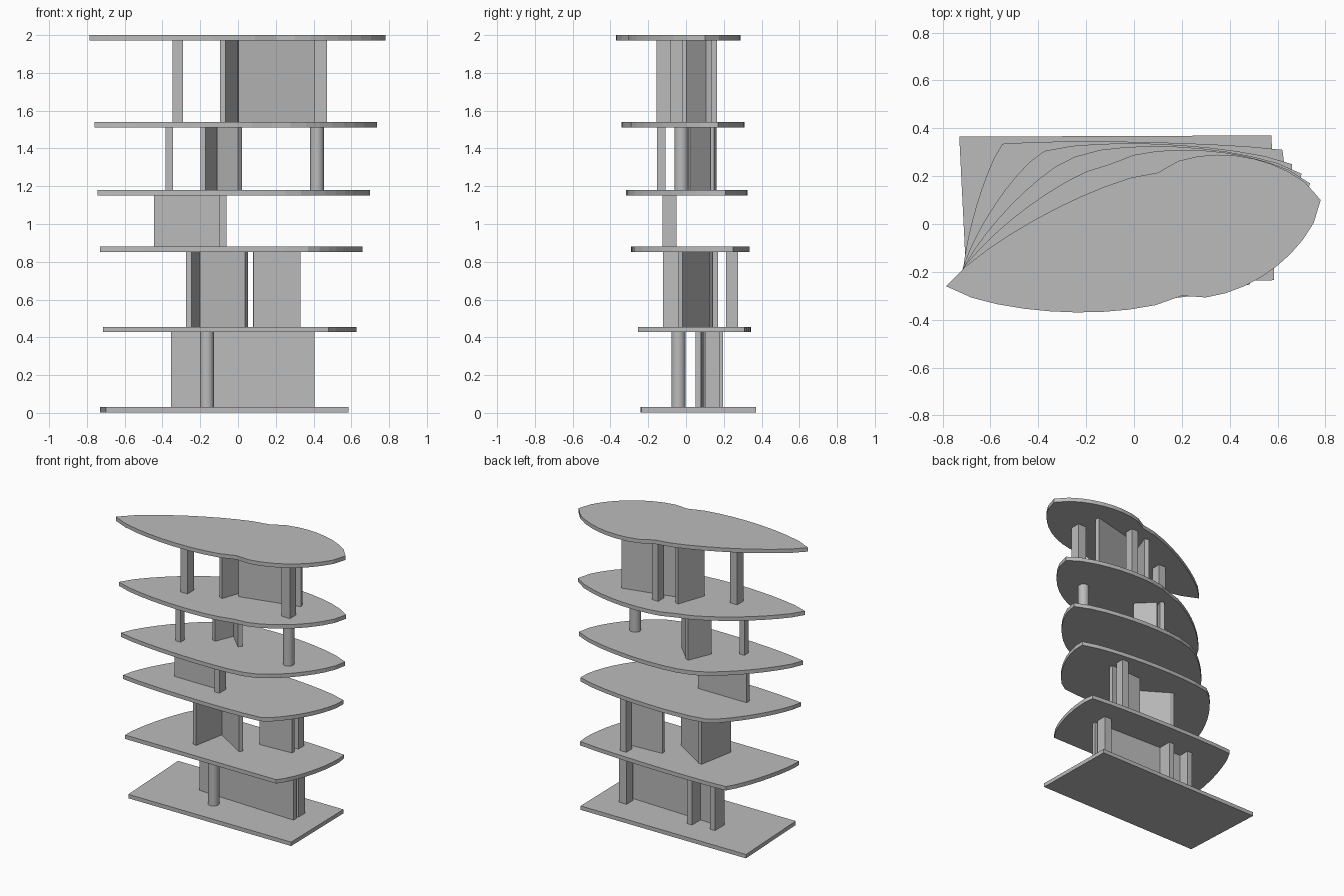
import bpy
import bmesh
from mathutils import Vector

cube = bpy.data.objects.get("Cube")
if cube:
    bpy.data.objects.remove(cube, do_unlink=True)

# One plain grey for the whole massing model
grey = bpy.data.materials.new("plain_grey")
grey.use_nodes = True
grey.diffuse_color = (0.5, 0.5, 0.5, 1)
grey.node_tree.nodes["Principled BSDF"].inputs["Base Color"].default_value = (0.5, 0.5, 0.5, 1)

SLAB = 0.028
FLOOR_TOPS = [0.03, 0.456, 0.88, 1.18, 1.54, 2.0]


def extrude_outline(name, points, bottom, top):
    """Upright prism over a counter-clockwise plan outline."""
    mesh = bpy.data.meshes.new(name)
    bm = bmesh.new()
    base = bm.faces.new([bm.verts.new((p[0], p[1], bottom)) for p in points])
    grown = bmesh.ops.extrude_face_region(bm, geom=[base], use_keep_orig=True)
    upper = [v for v in grown["geom"] if isinstance(v, bmesh.types.BMVert)]
    bmesh.ops.translate(bm, verts=upper, vec=(0, 0, top - bottom))
    bmesh.ops.recalc_face_normals(bm, faces=bm.faces[:])
    bm.to_mesh(mesh)
    bm.free()
    mesh.materials.append(grey)
    obj = bpy.data.objects.new(name, mesh)
    bpy.context.collection.objects.link(obj)
    return obj


def bowed_outline(corners, bulges, steps=9):
    """Four-cornered outline whose sides bow outwards by the given amounts."""
    points = []
    for i, bulge in enumerate(bulges):
        start, end = Vector(corners[i]), Vector(corners[(i + 1) % len(corners)])
        side = end - start
        outward = Vector((side.y, -side.x)).normalized()
        count = steps if bulge else 1
        for k in range(count):
            t = k / count
            points.append(start + side * t + outward * bulge * (4 * t * (1 - t)) ** 0.75)
    return points


def storey_span(storey):
    return FLOOR_TOPS[storey], FLOOR_TOPS[storey + 1] - SLAB


def wall(name, storey, start, end, thickness=0.03):
    """Thin straight wall between two plan points."""
    a, b = Vector(start), Vector(end)
    side = (b - a).normalized()
    off = Vector((side.y, -side.x)) * thickness / 2
    extrude_outline(name, [a + off, b + off, b - off, a - off], *storey_span(storey))


def post(name, storey, x, y, width, depth):
    """Square post centred on a plan point."""
    wall(name, storey, (x - width / 2, y), (x + width / 2, y), depth)


def round_column(name, storey, x, y, radius=0.037):
    bottom, top = storey_span(storey)
    bpy.ops.mesh.primitive_cylinder_add(vertices=32, radius=radius, depth=top - bottom,
                                        location=(x, y, (bottom + top) / 2))
    obj = bpy.context.object
    obj.name = name
    obj.data.materials.append(grey)
    bpy.ops.object.shade_smooth_by_angle()


# Floor plates: corners front left, front right, back right, back left, then side bulges
plates = [
    ("ground_plate", [(-0.70, -0.24), (0.585, -0.235), (0.575, 0.37), (-0.73, 0.365)],
     (0, 0, 0, 0)),
    ("second_plate", [(-0.715, -0.255), (0.48, -0.255), (0.62, 0.31), (-0.55, 0.335)],
     (0, 0.05, 0.02, 0.035)),
    ("third_plate", [(-0.73, -0.255), (0.37, -0.275), (0.66, 0.25), (-0.375, 0.305)],
     (0.025, 0.07, 0.055, 0.055)),
    ("fourth_plate", [(-0.745, -0.26), (0.25, -0.3), (0.70, 0.21), (-0.25, 0.28)],
     (0.035, 0.09, 0.075, 0.06)),
    ("fifth_plate", [(-0.76, -0.26), (0.18, -0.3), (0.735, 0.17), (-0.1, 0.25)],
     (0.06, 0.115, 0.095, 0.07)),
    ("roof_plate", [(-0.785, -0.26), (0.2, -0.3), (0.78, 0.1), (0.1, 0.215)],
     (0.088, 0.125, 0.125, 0.07)),
]
for (name, corners, bulges), top in zip(plates, FLOOR_TOPS):
    extrude_outline(name, bowed_outline(corners, bulges), top - SLAB, top)

# Ground storey
wall("ground_long_wall", 0, (-0.355, 0.09), (0.405, 0.065))
post("ground_right_post", 0, 0.375, 0.142, 0.06, 0.075)
post("ground_back_post", 0, -0.165, 0.145, 0.04, 0.1)
post("ground_left_post", 0, -0.335, 0.135, 0.04, 0.09)
round_column("ground_round_column", 0, -0.165, -0.04)

# Second storey: two walls meeting in a V, a wall and a post
wall("second_cross_wall", 1, (-0.26, -0.12), (-0.21, 0.145))
wall("second_angled_wall", 1, (-0.205, 0.125), (0.045, -0.03))
wall("second_right_wall", 1, (0.08, 0.14), (0.33, 0.155))
post("second_right_post", 1, 0.305, 0.243, 0.05, 0.065)

# Third storey
wall("third_wall", 2, (-0.445, -0.065), (-0.065, -0.065))
post("third_post", 2, -0.08, -0.088, 0.04, 0.075)

# Fourth storey: a smaller V, a post and a round column
wall("fourth_cross_wall", 3, (-0.185, -0.01), (-0.115, 0.155))
wall("fourth_angled_wall", 3, (-0.1, 0.12), (0.01, 0.01))
post("fourth_left_post", 3, -0.365, -0.132, 0.04, 0.045)
round_column("fourth_round_column", 3, 0.418, -0.025)

# Fifth storey
wall("fifth_cross_wall", 4, (-0.08, -0.08), (-0.01, 0.12))
wall("fifth_long_wall", 4, (0, 0.015), (0.42, 0.12))
post("fifth_back_post", 4, 0.13, 0.132, 0.05, 0.065)
post("fifth_right_post", 4, 0.438, -0.05, 0.065, 0.07)
post("fifth_left_post", 4, -0.318, -0.12, 0.055, 0.07)
